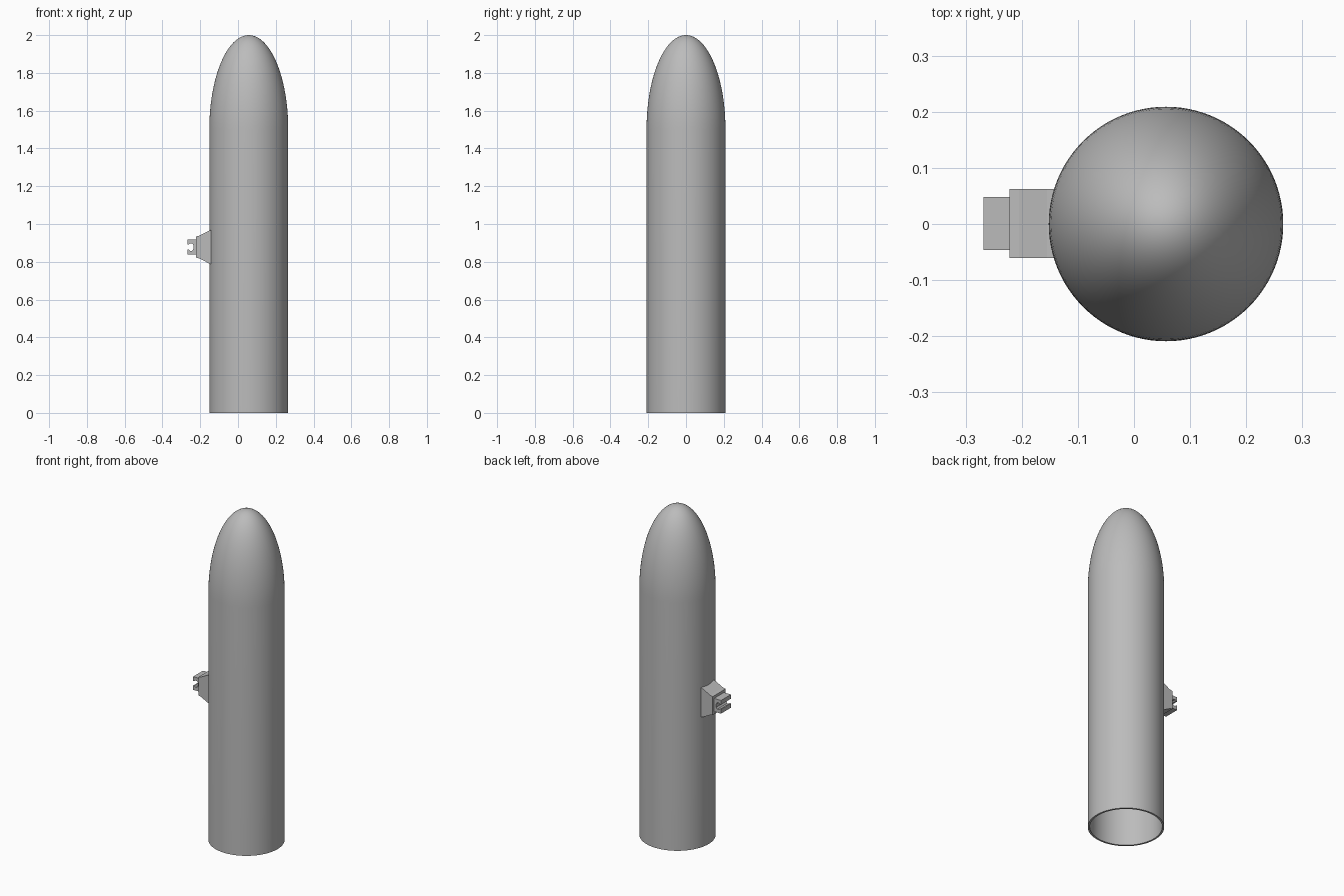
import bpy, bmesh, math

cube = bpy.data.objects.get("Cube")
if cube:
    bpy.data.objects.remove(cube, do_unlink=True)

AXIS_X, RADIUS, WALL = 0.057, 0.209, 0.011
SHOULDER, TOP = 1.5, 2.0
SEGMENTS, NOSE_STEPS = 96, 24

grey = bpy.data.materials.new("plain grey")
grey.use_nodes = True
grey.diffuse_color = (0.5, 0.5, 0.5, 1)
grey.node_tree.nodes["Principled BSDF"].inputs["Base Color"].default_value = (0.5, 0.5, 0.5, 1)


def add_object(name, bm):
    bmesh.ops.recalc_face_normals(bm, faces=bm.faces)
    mesh = bpy.data.meshes.new(name)
    bm.to_mesh(mesh)
    bm.free()
    mesh.materials.append(grey)
    obj = bpy.data.objects.new(name, mesh)
    bpy.context.collection.objects.link(obj)
    return obj


def wall_profile(radius, top):
    """Straight wall followed by a quarter ellipse up to the tip."""
    points = [(radius, 0)]
    for i in range(NOSE_STEPS + 1):
        a = math.pi / 2 * i / NOSE_STEPS
        points.append((radius * math.cos(a), SHOULDER + (top - SHOULDER) * math.sin(a)))
    return points


def prism(name, outline, y0, y1):
    """Extrude an outline of x, z points along y."""
    bm = bmesh.new()
    face = bm.faces.new([bm.verts.new((x, y0, z)) for x, z in outline])
    out = bmesh.ops.extrude_face_region(bm, geom=[face])
    moved = [v for v in out["geom"] if isinstance(v, bmesh.types.BMVert)]
    bmesh.ops.translate(bm, verts=moved, vec=(0, y1 - y0, 0))
    return add_object(name, bm)


def mirrored(upper, mid_z):
    """Close an outline given as x and height above the middle."""
    return [(x, mid_z + h) for x, h in upper] + [(x, mid_z - h) for x, h in reversed(upper)]


# Hollow round body with a pointed dome, open at the bottom
outer = wall_profile(RADIUS, TOP)
inner = wall_profile(RADIUS - WALL, TOP - WALL)
bm = bmesh.new()
verts = [bm.verts.new((AXIS_X + r, 0, z)) for r, z in reversed(inner)]
verts += [bm.verts.new((AXIS_X + r, 0, z)) for r, z in outer]
edges = [bm.edges.new(pair) for pair in zip(verts, verts[1:])]
bmesh.ops.spin(bm, geom=verts + edges, cent=(AXIS_X, 0, 0), axis=(0, 0, 1),
               angle=math.tau, steps=SEGMENTS)
bmesh.ops.remove_doubles(bm, verts=bm.verts, dist=0.00005)
body = add_object("hollow_body", bm)

bpy.ops.object.select_all(action="DESELECT")
body.select_set(True)
bpy.context.view_layer.objects.active = body
bpy.ops.object.shade_smooth_by_angle(angle=math.radians(35))

# Flared mount on the right side
MID = 0.878
mount = [(-0.222, 0.056), (-0.205, 0.06), (-0.155, 0.086), (-0.142, 0.09)]
prism("side_mount", mirrored(mount, MID), -0.061, 0.062)

# Clip with a notch that widens inside its mouth
clip = [(-0.268, 0.014), (-0.268, 0.04), (-0.22, 0.04)]
notch = [(-0.236, 0.01), (-0.243, 0.02), (-0.254, 0.02), (-0.26, 0.014)]
prism("notched_clip", mirrored(notch + clip, MID), -0.046, 0.048)
